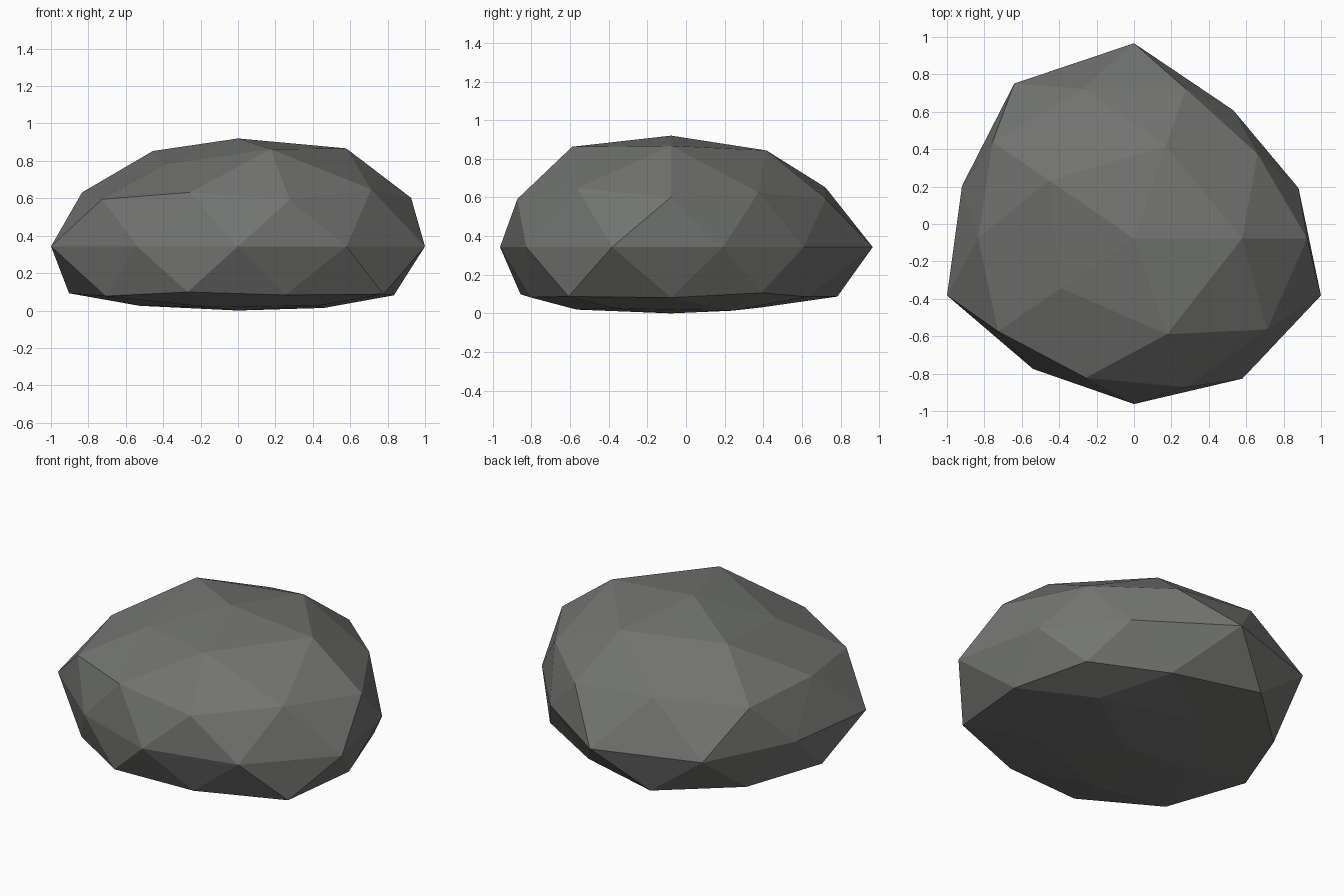
import bpy, bmesh, math
from mathutils import Vector

if "Cube" in bpy.data.objects:
    bpy.data.objects.remove(bpy.data.objects["Cube"])

# Rings of the ball: (height, first angle, radial stretch of each corner)
RINGS = [
    (1.0, 0, [1.03]),
    (0.8507, 0, [1.10, 1.05, 1.07, 0.917, 1.09]),
    (0.5257, 36, [0.96, 1.05, 0.98, 0.98, 1.035]),
    (0.4472, 0, [1.035, 1.0, 1.045, 1.005, 0.995]),
    (0.0, 18, [0.925, 0.902, 1.11, 1.089, 0.967, 1.051, 0.918, 0.942, 0.986, 1.051]),
    (-0.4472, 36, [0.945, 1.076, 1.01, 0.975, 1.075]),
    (-0.5257, 0, [0.98, 0.93, 1.03, 1.03, 0.96]),
    (-0.8507, 36, [1.08, 0.97, 1.0, 1.04, 1.0]),
    (-1.0, 0, [1.0]),
]
lookup = []
for height, start, stretches in RINGS:
    radius = math.sqrt(max(0.0, 1 - height * height))
    for i, s in enumerate(stretches):
        a = math.radians(start + 360 * i / len(stretches))
        lookup.append((Vector((radius * math.cos(a), radius * math.sin(a), height)), s))

# Boulder: uneven, flattened icosphere with a nearly flat underside
bm = bmesh.new()
bmesh.ops.create_icosphere(bm, subdivisions=2, radius=1)
for v in bm.verts:
    d = v.co.normalized()
    s = max(lookup, key=lambda item: item[0].dot(d))[1]
    z = d.z * s * 0.56
    if z < -0.25:
        z = -0.25 + (z + 0.25) * 0.3
    v.co = (d.x * s, d.y * s * 0.94 - 0.077, z + 0.345)
low = min(v.co.z for v in bm.verts)
for v in bm.verts:
    v.co.z -= low
bmesh.ops.recalc_face_normals(bm, faces=bm.faces)

mesh = bpy.data.meshes.new("boulder")
bm.to_mesh(mesh)
bm.free()
stone = bpy.data.materials.new("stone_grey")
stone.diffuse_color = (0.17, 0.175, 0.165, 1)
stone.use_nodes = True
stone.node_tree.nodes["Principled BSDF"].inputs["Base Color"].default_value = stone.diffuse_color
mesh.materials.append(stone)
boulder = bpy.data.objects.new("boulder", mesh)
bpy.context.collection.objects.link(boulder)
